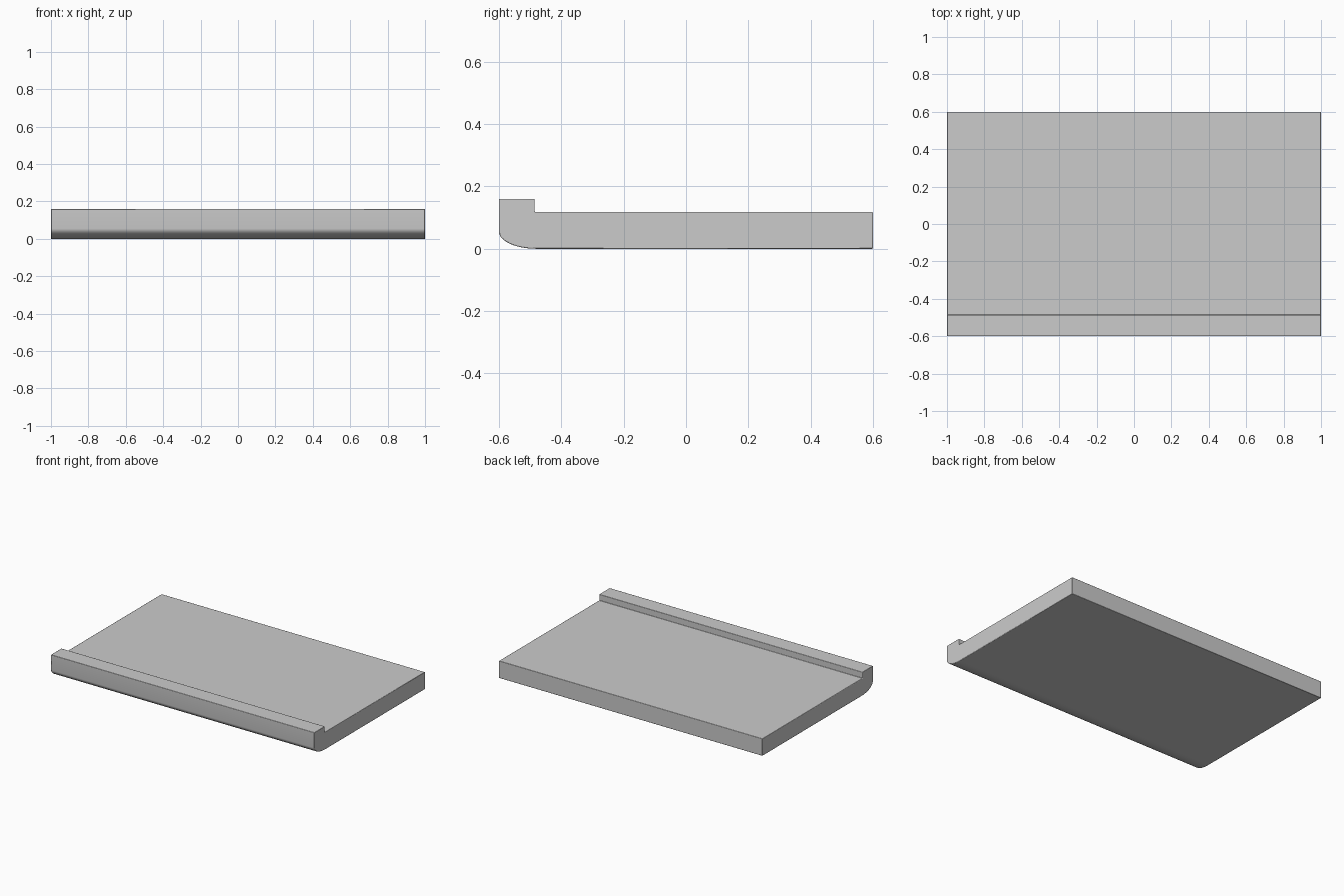
import bpy, bmesh, math

if "Cube" in bpy.data.objects:
    bpy.data.objects.remove(bpy.data.objects["Cube"])

HALF_LENGTH = 1.0

# Side profile (y, z): slab with a raised front lip and a rounded lower front edge
ry, rz, steps = 0.12, 0.055, 12
profile = [(-0.6 + ry - ry * math.cos(a), rz - rz * math.sin(a))
           for a in (math.pi / 2 * i / steps for i in range(steps + 1))]
profile += [(0.6, 0.0), (0.6, 0.118), (-0.486, 0.118), (-0.486, 0.16), (-0.6, 0.16)]

# Extrude the profile along x
bm = bmesh.new()
face = bm.faces.new([bm.verts.new((-HALF_LENGTH, y, z)) for y, z in profile])
ext = bmesh.ops.extrude_face_region(bm, geom=[face])
moved = [g for g in ext["geom"] if isinstance(g, bmesh.types.BMVert)]
bmesh.ops.translate(bm, verts=moved, vec=(2 * HALF_LENGTH, 0, 0))
bmesh.ops.recalc_face_normals(bm, faces=bm.faces)

mesh = bpy.data.meshes.new("lipped_slab")
bm.to_mesh(mesh)
bm.free()
slab = bpy.data.objects.new("lipped_slab", mesh)
bpy.context.collection.objects.link(slab)

# Slightly softened hard edges
bevel = slab.modifiers.new("soft_edges", 'BEVEL')
bevel.width = 0.003
bevel.segments = 2
bevel.limit_method = 'ANGLE'
bevel.angle_limit = math.radians(40)

# Smooth shading along the rounded front
bpy.context.view_layer.objects.active = slab
slab.select_set(True)
bpy.ops.object.shade_smooth_by_angle(angle=math.radians(35))
